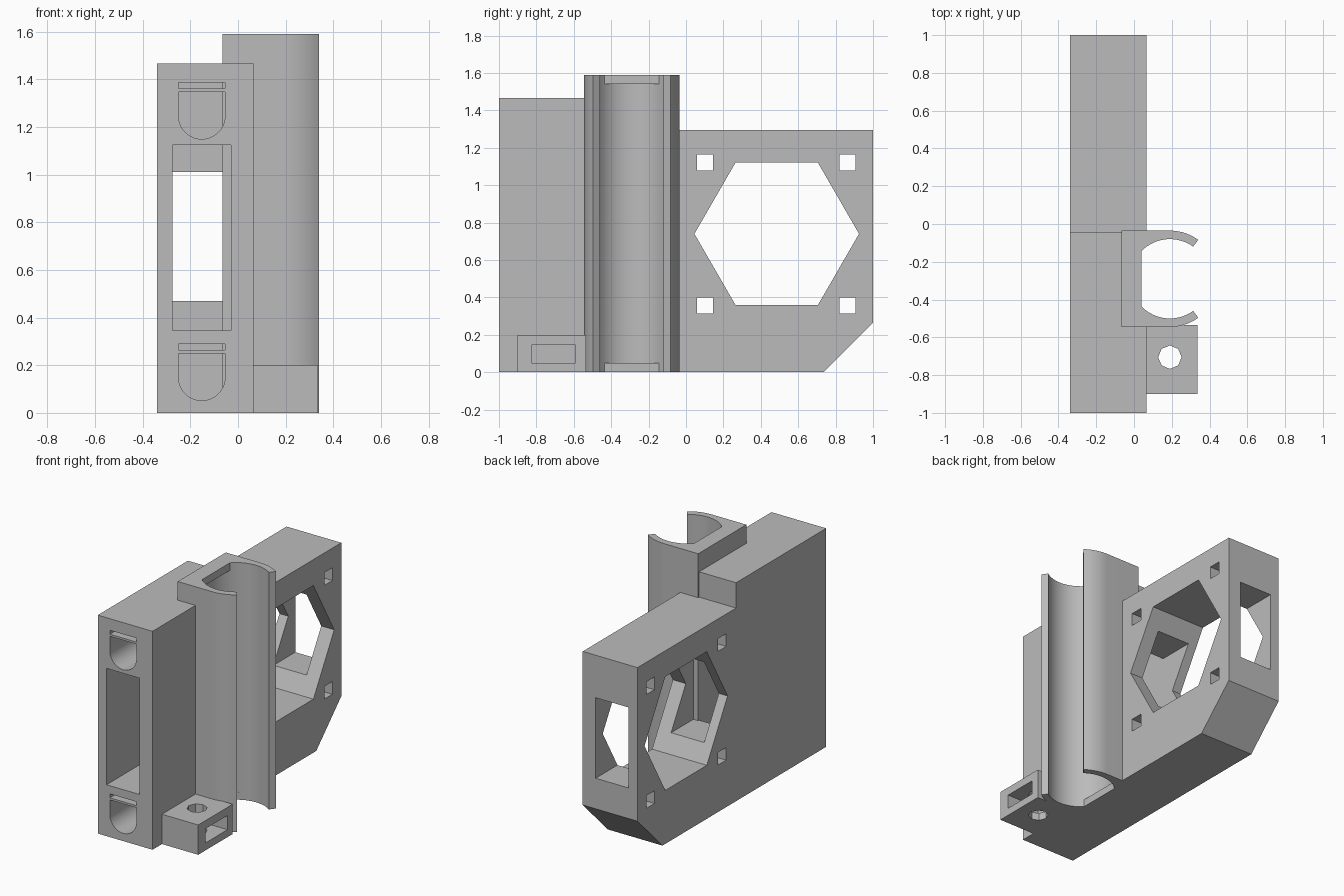
import bpy, bmesh
from math import cos, sin, radians, acos, degrees
from mathutils import Vector

if "Cube" in bpy.data.objects:
    bpy.data.objects.remove(bpy.data.objects["Cube"])

grey = bpy.data.materials.new("plain_grey")
grey.use_nodes = True
grey.diffuse_color = (0.5, 0.5, 0.5, 1)
grey.node_tree.nodes["Principled BSDF"].inputs["Base Color"].default_value = (0.5, 0.5, 0.5, 1)


def prism(name, profile, axis, lo, hi):
    """Extrude a 2D profile along an axis: x uses (y, z), y uses (x, z), z uses (x, y)."""
    place = {"x": lambda a, b: (lo, a, b),
             "y": lambda a, b: (a, lo, b),
             "z": lambda a, b: (a, b, lo)}[axis]
    bm = bmesh.new()
    face = bm.faces.new([bm.verts.new(place(a, b)) for a, b in profile])
    step = Vector([hi - lo if c == axis else 0 for c in "xyz"])
    grown = bmesh.ops.extrude_face_region(bm, geom=[face])["geom"]
    bmesh.ops.translate(bm, vec=step, verts=[g for g in grown if isinstance(g, bmesh.types.BMVert)])
    bmesh.ops.recalc_face_normals(bm, faces=bm.faces)
    mesh = bpy.data.meshes.new(name)
    bm.to_mesh(mesh)
    bm.free()
    mesh.materials.append(grey)
    obj = bpy.data.objects.new(name, mesh)
    bpy.context.collection.objects.link(obj)
    return obj


def rect(a0, a1, b0, b1):
    return [(a0, b0), (a1, b0), (a1, b1), (a0, b1)]


def box(name, x0, x1, y0, y1, z0, z1):
    return prism(name, rect(x0, x1, y0, y1), "z", z0, z1)


def arc(cx, cy, r, start, end, n):
    angles = [radians(start + (end - start) * i / n) for i in range(n + 1)]
    return [(cx + r * cos(t), cy + r * sin(t)) for t in angles]


def activate(obj):
    bpy.ops.object.select_all(action="DESELECT")
    obj.select_set(True)
    bpy.context.view_layer.objects.active = obj


def cut(obj, *cutters):
    """Subtract each cutter, then discard it."""
    activate(obj)
    for c in cutters:
        c.hide_render = True
        mod = obj.modifiers.new("cut", "BOOLEAN")
        mod.operation, mod.solver, mod.object = "DIFFERENCE", "EXACT", c
        bpy.ops.object.modifier_apply(modifier=mod.name)
        bpy.data.objects.remove(c)


LEFT, RIGHT = -0.34, 0.066
HEIGHT = 1.59
CX, CY = 0.19, -0.29          # clip axis
OUTER, INNER, MOUTH = 0.255, 0.21, 54
FLAT = degrees(acos(-0.15 / INNER))


def bore_cutters():
    # Open mouth with a flat back, plus the deeper round bore between the end lips
    mouth = (arc(CX, CY, 0.4, -MOUTH, -MOUTH, 1)[:1]
             + arc(CX, CY, INNER, -MOUTH, -FLAT, 16)
             + arc(CX, CY, INNER, FLAT, MOUTH, 16)
             + arc(CX, CY, 0.4, MOUTH, MOUTH, 1)[:1])
    return [prism("mouth_cutter", mouth, "z", -0.1, HEIGHT + 0.1),
            prism("bore_cutter", arc(CX, CY, INNER, FLAT - 20, 380 - FLAT, 24), "z", 0.05, HEIGHT - 0.05)]


# Main body: stepped top and chamfered lower back corner
body = prism("main_body", [(-1, 0), (0.735, 0), (1, 0.265), (1, 1.295),
                           (-0.045, 1.295), (-0.045, 1.465), (-1, 1.465)], "x", LEFT, RIGHT)

# Long duct: tall at the front, lower towards the back
cut(body, box("front_duct", -0.275, -0.03, -1.1, -0.045, 0.345, 1.125),
    box("back_duct", -0.275, -0.03, -0.1, 1.1, 0.47, 1.01))

# Hexagonal opening and its four square fixing holes
cut(body, prism("hex_cutter", arc(0.485, 0.74, 0.44, 0, 300, 5), "x", -0.5, 0.2))
for y in (0.06, 0.82):
    for z in (0.315, 1.078):
        cut(body, box("square_cutter", -0.5, 0.2, y, y + 0.085, z, z + 0.085))

# Rounded sockets with a thin slot above each, on the front
for top in (0.25, 1.347):
    socket = [(-0.25, top), (-0.25, top - 0.1)] + arc(-0.152, top - 0.1, 0.098, 180, 360, 20)[1:] + [(-0.054, top)]
    cut(body, prism("socket_cutter", socket, "y", -1.1, -0.25),
        box("slot_cutter", -0.25, -0.054, -1.1, -0.25, top + 0.014, top + 0.04))
cut(body, *bore_cutters())

# Tall open clip on the side
clip_outline = ([(-0.066, CY + OUTER), (-0.066, CY - OUTER)]
                + arc(CX, CY, OUTER, -90, -MOUTH, 10)
                + arc(CX, CY, OUTER, MOUTH, 90, 10))
clip = prism("tube_clip", clip_outline, "z", 0, HEIGHT)
cut(clip, *bore_cutters())

# Mounting tab with a side nut slot and a vertical bolt hole
tab = box("mounting_tab", RIGHT - 0.02, 0.335, -0.9, -0.535, 0, 0.2)
cut(tab, box("nut_cutter", 0.09, 0.5, -0.825, -0.59, 0.05, 0.145),
    prism("bolt_cutter", arc(0.19, -0.705, 0.062, 0, 315, 7), "z", -0.1, 0.3))

for part in (body, clip, tab):
    activate(part)
    bpy.ops.object.shade_smooth_by_angle(angle=radians(25))
